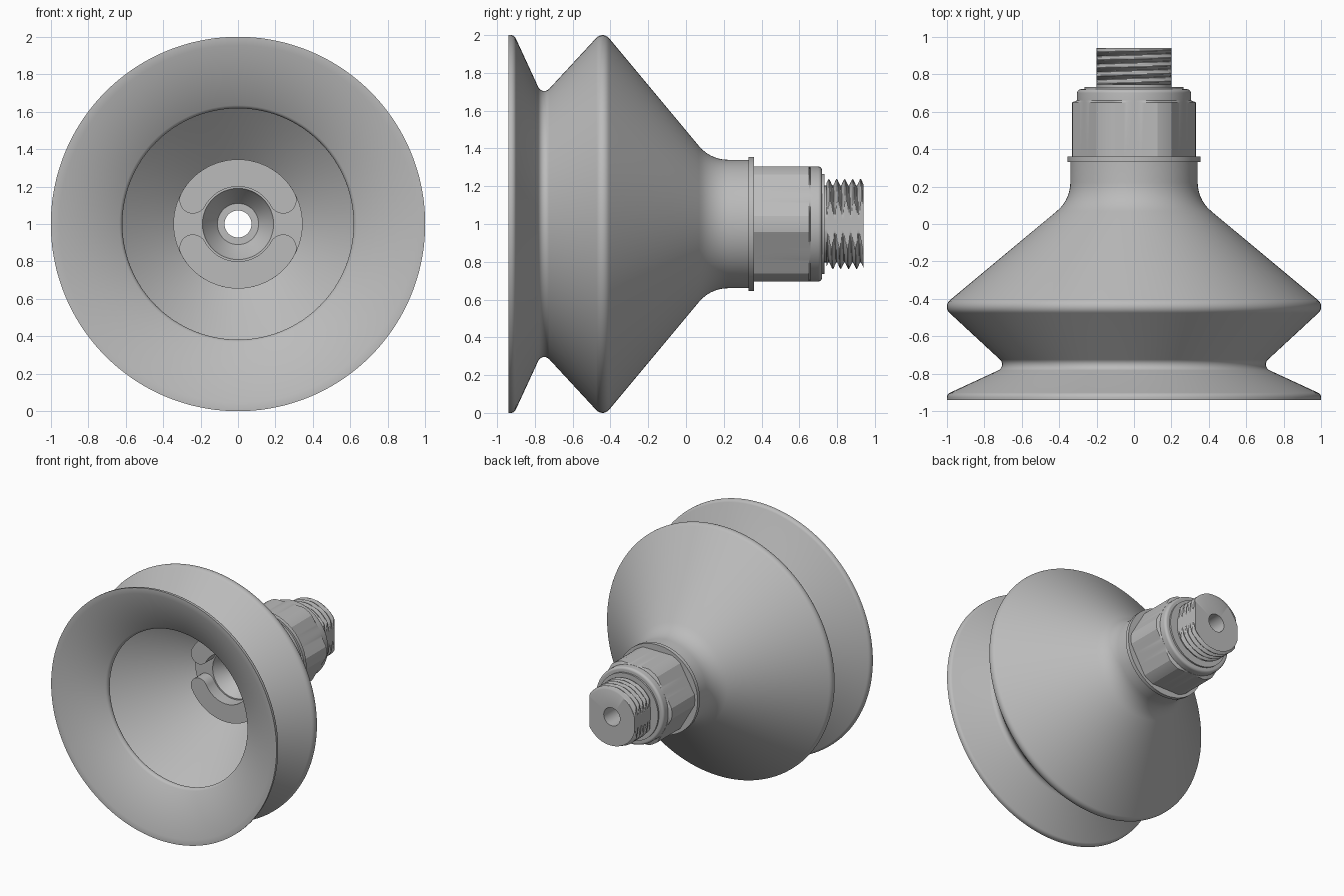
import bpy, bmesh
from math import sin, cos, pi, radians, tau
from mathutils import Vector

if "Cube" in bpy.data.objects:
    bpy.data.objects.remove(bpy.data.objects["Cube"], do_unlink=True)

grey = bpy.data.materials.new("plain grey")
grey.use_nodes = True
grey.diffuse_color = (0.5, 0.5, 0.5, 1)
grey.node_tree.nodes["Principled BSDF"].inputs["Base Color"].default_value = (0.5, 0.5, 0.5, 1)


def finish(bm, name, angle=30):
    """Turn a bmesh into a shaded, coloured object."""
    bmesh.ops.recalc_face_normals(bm, faces=bm.faces)
    mesh = bpy.data.meshes.new(name)
    bm.to_mesh(mesh)
    bm.free()
    obj = bpy.data.objects.new(name, mesh)
    bpy.context.collection.objects.link(obj)
    mesh.materials.append(grey)
    bpy.ops.object.select_all(action='DESELECT')
    obj.select_set(True)
    bpy.context.view_layer.objects.active = obj
    bpy.ops.object.shade_smooth_by_angle(angle=radians(angle))
    return obj


def rounded(points, steps=7):
    """Replace each (r, y, fillet) corner of a closed profile by an arc."""
    out = []
    for i, (r, y, fillet) in enumerate(points):
        p = Vector((r, y))
        if not fillet:
            out.append(p)
            continue
        before = (Vector(points[i - 1][:2]) - p).normalized()
        after = (Vector(points[(i + 1) % len(points)][:2]) - p).normalized()
        half = before.angle(after) / 2
        centre = p + (before + after).normalized() * fillet / sin(half)
        reach = fillet * cos(half) / sin(half)
        start, end = p + before * reach - centre, p + after * reach - centre
        turn = start.angle_signed(end)
        for k in range(steps + 1):
            a = -turn * k / steps
            out.append(centre + Vector((start.x * cos(a) - start.y * sin(a),
                                        start.x * sin(a) + start.y * cos(a))))
    return out


def revolve(name, profile, shape=lambda r, y, a: r, half_width=2, segs=144, angle=30):
    """Spin a closed (r, y) profile about the horizontal axis."""
    bm = bmesh.new()
    rings = []
    for s in range(segs):
        a = tau * s / segs
        ring = []
        for r, y in profile:
            rad = shape(r, y, a)
            x = max(-half_width, min(half_width, rad * sin(a)))
            ring.append(bm.verts.new((x, y, 1 + rad * cos(a))))
        rings.append(ring)
    n = len(profile)
    for s in range(segs):
        one, two = rings[s], rings[(s + 1) % segs]
        for i in range(n):
            j = (i + 1) % n
            bm.faces.new((one[i], one[j], two[j], two[i]))
    return finish(bm, name, angle)


# Rubber bellows: outer skin, then the hollow inside
revolve("bellows", rounded([
    (0.955, -0.94, 0), (1.0, -0.94, 0), (1.0, -0.909, 0.03), (0.677, -0.76, 0.035),
    (1.023, -0.44, 0.045), (0.34, 0.129, 0.2), (0.34, 0.34, 0),
    (0.25, 0.34, 0), (0.25, 0.037, 0), (0.345, 0.037, 0),
    (0.933, -0.4525, 0.04), (0.595, -0.76, 0.03)]))

# Metal fitting: inner plate with funnel, bore and tube
revolve("inner_fitting", [
    (0.345, -0.05), (0.345, 0.06), (0.26, 0.06), (0.26, 0.34), (0.072, 0.34),
    (0.072, 0.06), (0.11, 0.06), (0.18, -0.03), (0.19, -0.05)])

# Two curved lugs with round ends on the inner plate
def add_lug(name, flip):
    mid, half, first = 0.2725, 0.0725, radians(28)
    last = pi - first
    outline = []
    for k in range(41):
        a = first + (last - first) * k / 40
        outline.append(((mid + half) * cos(a), (mid + half) * sin(a)))
    for end, is_left in ((last, True), (first, False)):
        cx, cz = mid * cos(end), mid * sin(end)
        for k in range(1, 12):
            a = end + pi * k / 12 + (0 if is_left else pi)
            outline.append((cx + half * cos(a), cz + half * sin(a)))
        if is_left:
            for k in range(41):
                a = last + (first - last) * k / 40
                outline.append(((mid - half) * cos(a), (mid - half) * sin(a)))
    bm = bmesh.new()
    face = bm.faces.new([bm.verts.new((x, -0.15, 1 + flip * z)) for x, z in outline])
    back = bmesh.ops.extrude_face_region(bm, geom=[face], use_keep_orig=True)
    moved = [v for v in back["geom"] if isinstance(v, bmesh.types.BMVert)]
    bmesh.ops.translate(bm, verts=moved, vec=(0, 0.12, 0))
    finish(bm, name)


add_lug("upper_lug", 1)
add_lug("lower_lug", -1)

# Flange behind the bellows
revolve("flange", [(0.1, 0.33), (0.355, 0.33), (0.355, 0.36), (0.1, 0.36)])


# Hexagon nut with trimmed corners
def hexagon(r, y, a):
    off_flat = (a + pi / 6) % (pi / 3) - pi / 6
    return min(r, 0.305 / cos(off_flat))


revolve("hex_nut", [(0.072, 0.35), (0.33, 0.35), (0.33, 0.65), (0.305, 0.66), (0.072, 0.66)],
        hexagon, angle=15)

# Round collar and washer
revolve("collar", rounded([
    (0.072, 0.65, 0), (0.304, 0.65, 0), (0.304, 0.72, 0.02), (0.072, 0.72, 0)]))
revolve("washer", [(0.072, 0.71), (0.265, 0.71), (0.265, 0.733), (0.072, 0.733)])

# Threaded stub with two flats and a helical groove
pitch, rows = 0.042, 50
thread_start, thread_end = 0.745, 0.94


def helix(r, y, a):
    if r < 0.21 or y < thread_start:
        return r
    phase = (y / pitch - a / tau) % 1
    ridge = abs(2 * phase - 1)
    return 0.203 + 0.035 * min(1, max(0, 1.3 * ridge - 0.15))


stub = [(0.072, 0.72), (0.203, 0.72), (0.203, thread_start - 0.001)]
stub += [(0.23, thread_start + (thread_end - thread_start) * k / rows) for k in range(rows + 1)]
stub.append((0.072, thread_end))
revolve("threaded_stub", stub, helix, half_width=0.2)
